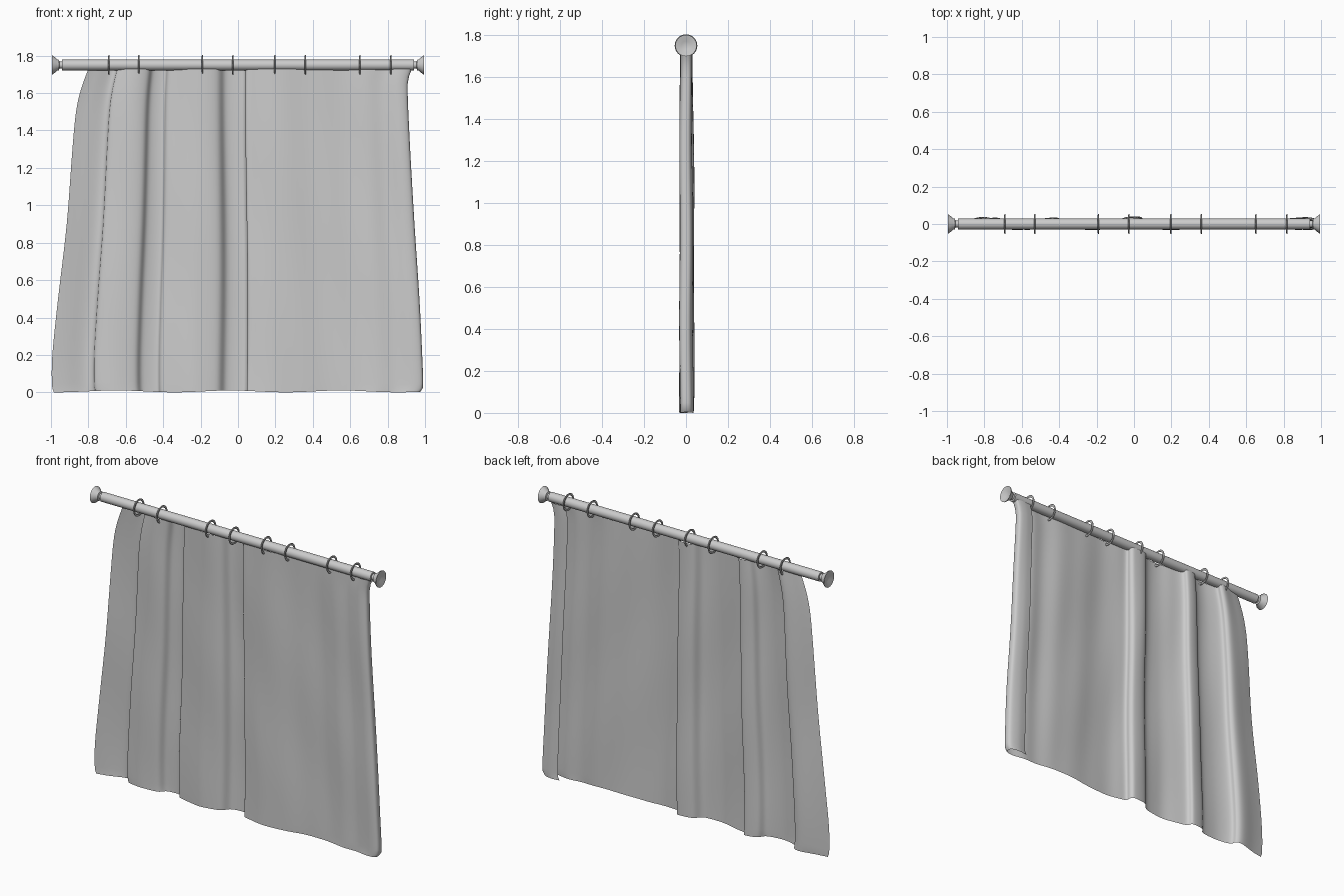
import bpy, bmesh, math

if "Cube" in bpy.data.objects:
    bpy.data.objects.remove(bpy.data.objects["Cube"])

ROD_Z = 1.75


def new_object(name, verts, faces, angle=40):
    me = bpy.data.meshes.new(name)
    me.from_pydata(verts, [], faces)
    bm = bmesh.new()
    bm.from_mesh(me)
    bmesh.ops.remove_doubles(bm, verts=bm.verts, dist=1e-5)
    bmesh.ops.recalc_face_normals(bm, faces=bm.faces)
    bm.to_mesh(me)
    bm.free()
    ob = bpy.data.objects.new(name, me)
    bpy.context.collection.objects.link(ob)
    bpy.ops.object.select_all(action='DESELECT')
    ob.select_set(True)
    bpy.context.view_layer.objects.active = ob
    bpy.ops.object.shade_smooth_by_angle(angle=math.radians(angle))
    return ob


def lathe_x(name, profile, seg=32, closed=False):
    """Spin (x, radius) points around the rod axis."""
    n = len(profile)
    verts = [(x, r * math.cos(2 * math.pi * j / seg), ROD_Z + r * math.sin(2 * math.pi * j / seg))
             for j in range(seg) for x, r in profile]
    faces = []
    for j in range(seg):
        k = (j + 1) % seg
        for i in range(n if closed else n - 1):
            m = (i + 1) % n
            faces.append((j * n + i, j * n + m, k * n + m, k * n + i))
    return new_object(name, verts, faces)


def catmull(pts, steps):
    """Smooth curve through 2D points."""
    p = [pts[0]] + pts + [pts[-1]]
    out = []
    for i in range(1, len(p) - 2):
        for s in range(steps):
            t = s / steps
            out.append(tuple(0.5 * (2 * b + (c - a) * t + (2 * a - 5 * b + 4 * c - d) * t * t
                                    + (3 * b - a - 3 * c + d) * t ** 3)
                             for a, b, c, d in zip(p[i - 1], p[i], p[i + 1], p[i + 2])))
    return out + [pts[-1]]


def lookup(table, z):
    """Linear interpolation in a sorted (z, value) list."""
    for (z0, v0), (z1, v1) in zip(table, table[1:]):
        if z <= z1:
            return v0 + (v1 - v0) * (z - z0) / (z1 - z0)
    return table[-1][1]


# Rod
lathe_x("curtain_rod", [(-0.94, 0), (-0.94, 0.029), (0.94, 0.029), (0.94, 0)])

# Flared end caps with a narrow neck and dished face
for side, s in (("left", -1), ("right", 1)):
    lathe_x("end_cap_" + side, [(s * x, r) for x, r in (
        (0.935, 0), (0.935, 0.018), (0.955, 0.018), (0.958, 0.028), (0.968, 0.031),
        (0.988, 0.049), (0.995, 0.051), (0.995, 0.046), (0.982, 0.021), (0.982, 0))])

# Hanging rings
for i, x in enumerate((-0.69, -0.53, -0.19, -0.027, 0.197, 0.36, 0.652, 0.818)):
    lathe_x(f"ring_{i + 1}", [(x + 0.004 * math.cos(a * math.pi / 4),
                               0.047 + 0.007 * math.sin(a * math.pi / 4)) for a in range(8)],
            closed=True)

# Curtain: fold outline at mid height (x, y), right edge turned back
folds = catmull([(-0.90, 0.0), (-0.83, 0.015), (-0.75, 0.035), (-0.715, 0.025), (-0.70, -0.01),
                 (-0.61, -0.031), (-0.52, -0.02), (-0.48, 0.022), (-0.41, 0.032), (-0.385, 0.0),
                 (-0.30, -0.018), (-0.21, -0.031), (-0.11, -0.018), (-0.06, 0.03), (0.02, 0.037),
                 (0.045, 0.02), (0.05, -0.012), (0.10, -0.022), (0.22, -0.031), (0.42, -0.012),
                 (0.58, -0.006), (0.70, -0.018), (0.79, -0.014), (0.87, -0.03), (0.915, -0.024),
                 (0.925, 0.0), (0.915, 0.024), (0.87, 0.033), (0.82, 0.028)], 6)
left = catmull([(0.0, -0.985), (0.04, -0.995), (0.2, -0.993), (0.5, -0.962), (0.9, -0.915),
                (1.3, -0.885), (1.5, -0.866), (1.62, -0.84), (1.73, -0.80)], 4)
right = catmull([(0.0, 0.975), (0.03, 0.99), (0.2, 0.985), (0.5, 0.97), (0.9, 0.943),
                 (1.3, 0.92), (1.6, 0.907), (1.68, 0.912), (1.73, 0.93)], 4)

rows, n = 48, len(folds)
verts, faces = [], []
for r in range(rows + 1):
    z = 1.73 * (r / rows) ** 1.15
    dl, dr = lookup(left, z) + 0.90, lookup(right, z) - 0.925
    depth = 1.0 - 0.15 * (z / 1.73) ** 3
    for i, (x, y) in enumerate(folds):
        # side edges flare outward while the middle folds hang straight
        px = x + (dl * (-x / 0.9) ** 2 if x < 0 else dr * (x / 0.925) ** 2)
        px += 0.006 * math.sin(3 * z + 5 * x) * (1 - abs(x))
        py = y * depth + 0.002 * math.sin(7 * z + 9 * x) + 0.0015 * math.sin(31 * x + 2 * z)
        # uneven lower hem
        pz = z + (0.005 + 0.005 * math.sin(11 * x + 2)) * (1 - z / 1.73)
        verts.append((px, py, pz))
for r in range(rows):
    for i in range(n - 1):
        a = r * n + i
        faces.append((a, a + 1, a + n + 1, a + n))
new_object("curtain", verts, faces, 80)
